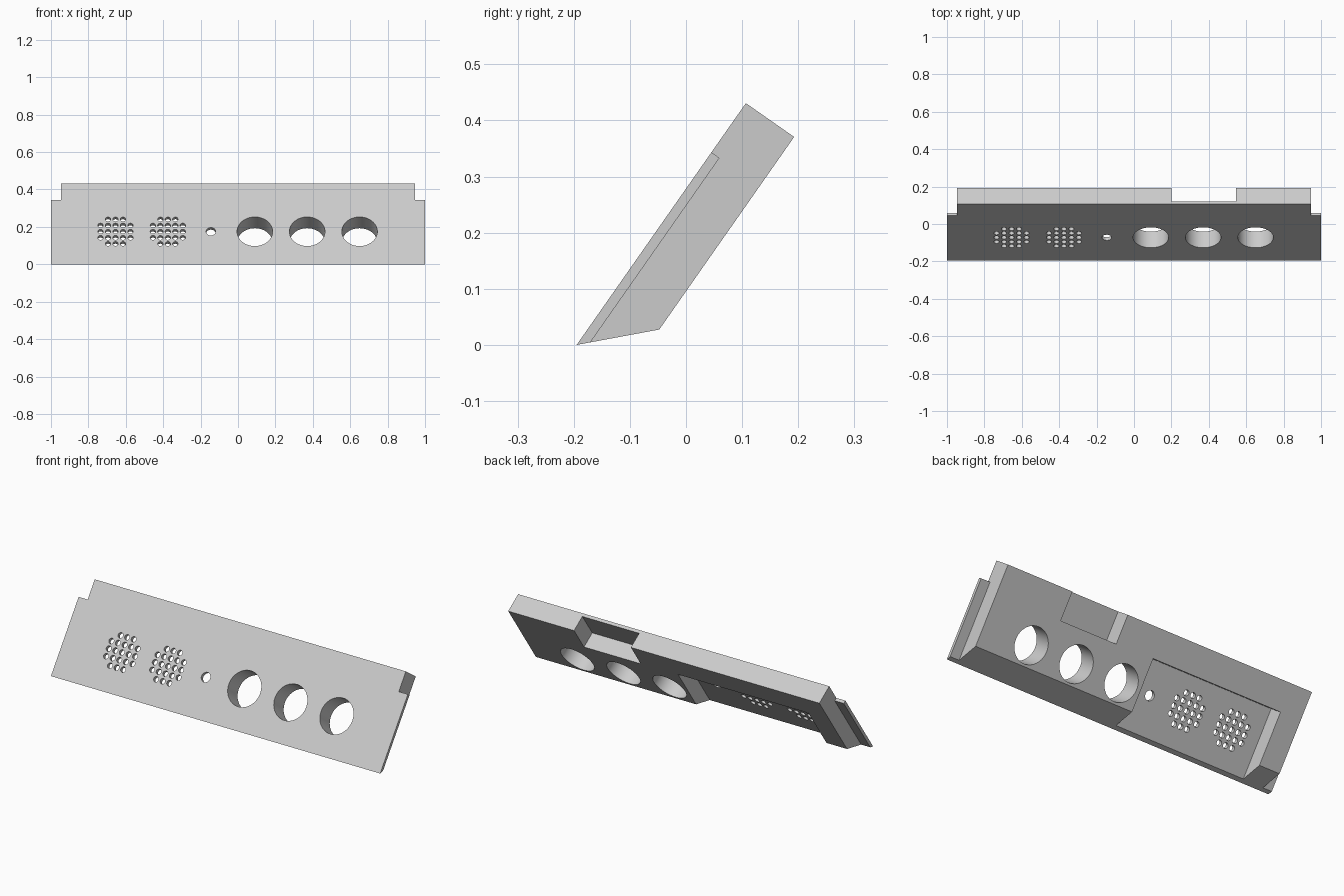
import bpy
import bmesh
from math import radians
from mathutils import Matrix

if "Cube" in bpy.data.objects:
    bpy.data.objects.remove(bpy.data.objects["Cube"], do_unlink=True)

DEPTH, PLATE, TOP, FLANGE_TOP = 0.105, 0.0175, 0.526, 0.419
BODY_X, HOLE_U = 0.945, 0.214

grey = bpy.data.materials.new("light grey")
grey.use_nodes = True
grey.diffuse_color = (0.6, 0.6, 0.6, 1)
grey.node_tree.nodes["Principled BSDF"].inputs["Base Color"].default_value = (0.6, 0.6, 0.6, 1)


def to_object(name, bm):
    bmesh.ops.recalc_face_normals(bm, faces=bm.faces)
    mesh = bpy.data.meshes.new(name)
    bm.to_mesh(mesh)
    bm.free()
    ob = bpy.data.objects.new(name, mesh)
    bpy.context.collection.objects.link(ob)
    return ob


def cut(target, bm):
    """Subtract a closed bmesh from the target."""
    cutter = to_object("cutter", bm)
    cutter.hide_render = True
    mod = target.modifiers.new("cut", 'BOOLEAN')
    mod.operation, mod.solver, mod.object = 'DIFFERENCE', 'EXACT', cutter
    bpy.context.view_layer.objects.active = target
    bpy.ops.object.modifier_apply(modifier=mod.name)
    bpy.data.objects.remove(cutter, do_unlink=True)


def box(x0, x1, n0, n1, u0, u1):
    bm = bmesh.new()
    mat = Matrix.Translation(((x0 + x1) / 2, (n0 + n1) / 2, (u0 + u1) / 2))
    mat = mat @ Matrix.Diagonal((x1 - x0, n1 - n0, u1 - u0, 1))
    bmesh.ops.create_cube(bm, size=1, matrix=mat)
    return bm


def add_hole(bm, x, u, radius, segments):
    mat = Matrix.Translation((x, DEPTH / 2, u)) @ Matrix.Rotation(radians(90), 4, 'X')
    bmesh.ops.create_cone(bm, cap_ends=True, segments=segments, radius1=radius,
                          radius2=radius, depth=DEPTH * 2, matrix=mat)


# Panel solid: side profile (depth, height) extruded across the width
bm = bmesh.new()
profile = [(0, 0), (0, TOP), (DEPTH, TOP), (DEPTH, 0.107)]
face = bm.faces.new([bm.verts.new((-1, n, u)) for n, u in profile])
ext = bmesh.ops.extrude_face_region(bm, geom=[face])
bmesh.ops.translate(bm, vec=(2, 0, 0),
                    verts=[v for v in ext["geom"] if isinstance(v, bmesh.types.BMVert)])
panel = to_object("control_panel", bm)
panel.data.materials.append(grey)

# Thin side flanges, shorter than the body
for side in (-1, 1):
    x0, x1 = sorted((side * BODY_X, side * 1.1))
    cut(panel, box(x0, x1, PLATE, 0.3, -0.2, 0.7))
    cut(panel, box(x0, x1, -0.1, 0.3, FLANGE_TOP, 0.7))

# Rear top notch and rear speaker pocket open at the bottom
cut(panel, box(0.2, 0.545, PLATE, 0.3, 0.376, 0.7))
cut(panel, box(-0.82, -0.028, 0.02, 0.3, -0.2, 0.38))

# Three large openings, one small hole and two perforated grilles
holes = bmesh.new()
for x in (0.09, 0.37, 0.65):
    add_hole(holes, x, HOLE_U, 0.095, 64)
add_hole(holes, -0.145, HOLE_U, 0.026, 32)
for centre in (-0.655, -0.375):
    for i in range(-2, 3):
        for j in range(-2, 3):
            if abs(i) + abs(j) < 4:
                add_hole(holes, centre + i * 0.04, HOLE_U + j * 0.04, 0.0145, 20)
cut(panel, holes)

# Lean the panel back
panel.data.transform(Matrix.Translation((0, -0.195, 0)) @ Matrix.Rotation(radians(-35), 4, 'X'))
bpy.ops.object.select_all(action='DESELECT')
panel.select_set(True)
bpy.context.view_layer.objects.active = panel
bpy.ops.object.shade_smooth_by_angle(angle=radians(30))
